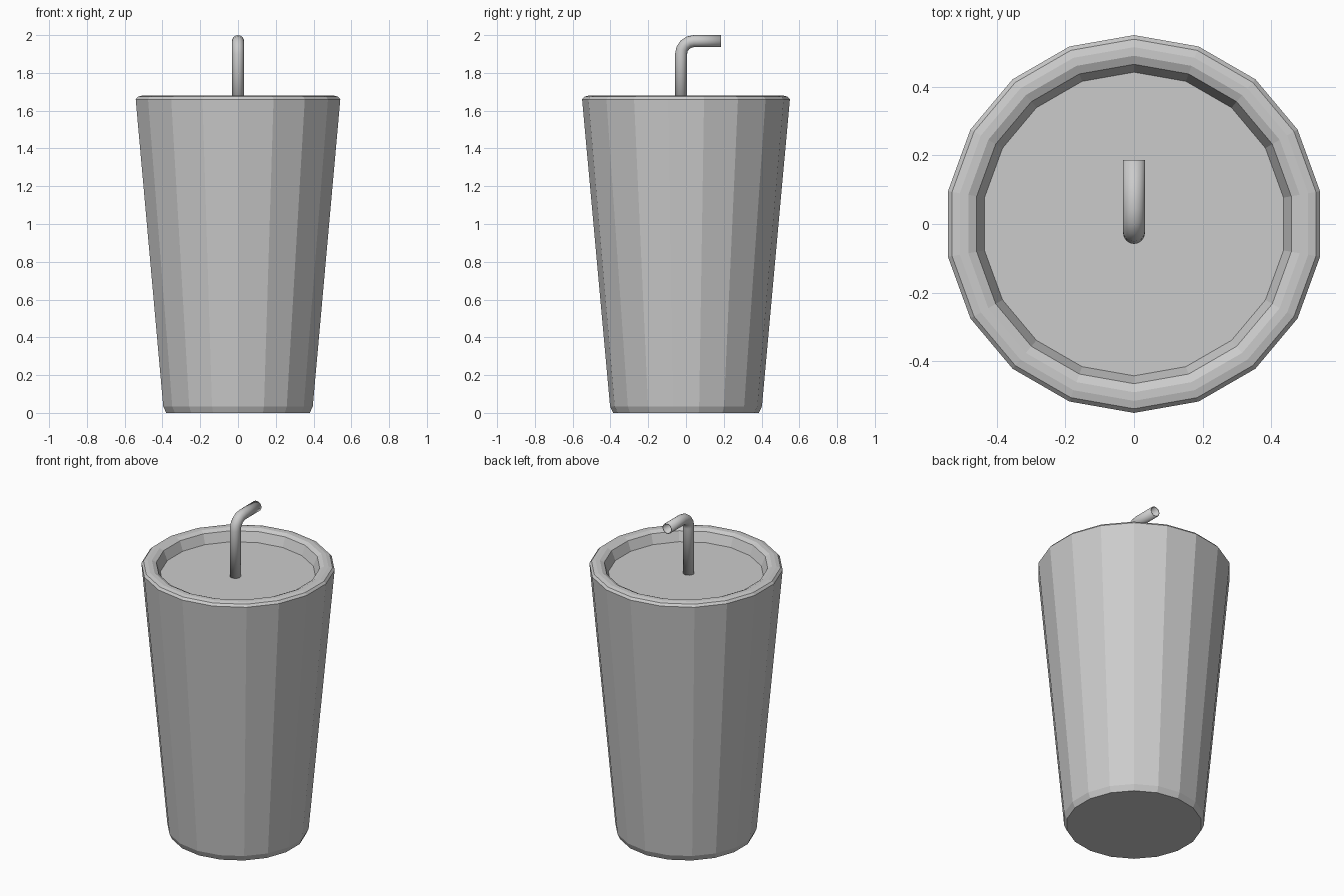
import bpy, bmesh, math
from mathutils import Vector

SIDES = 18

cube = bpy.data.objects.get("Cube")
if cube:
    bpy.data.objects.remove(cube)

grey = bpy.data.materials.new("light_grey")
grey.use_nodes = True
colour = (0.6, 0.6, 0.6, 1)
grey.diffuse_color = colour
grey.node_tree.nodes["Principled BSDF"].inputs["Base Color"].default_value = colour


def finish(name, bm):
    bmesh.ops.recalc_face_normals(bm, faces=bm.faces)
    mesh = bpy.data.meshes.new(name)
    bm.to_mesh(mesh)
    bm.free()
    mesh.materials.append(grey)
    obj = bpy.data.objects.new(name, mesh)
    bpy.context.collection.objects.link(obj)
    return obj


def bridge(bm, rings):
    for a, b in zip(rings, rings[1:]):
        n = len(a)
        for i in range(n):
            j = (i + 1) % n
            bm.faces.new((a[i], a[j], b[j], b[i]))


# Cup and recessed lid, turned from one profile of (radius, height)
profile = [(0.386, 0), (0.402, 0.035), (0.55, 1.66), (0.538, 1.674),
           (0.515, 1.68), (0.49, 1.68), (0.465, 1.668), (0.442, 1.61)]
bm = bmesh.new()
rings = []
for r, z in profile:
    angles = [math.pi / 2 + math.tau * i / SIDES for i in range(SIDES)]
    rings.append([bm.verts.new((r * math.cos(a), r * math.sin(a), z)) for a in angles])
bridge(bm, rings)
bm.faces.new(rings[0])
bm.faces.new(rings[-1])
finish("cup_with_lid", bm)

# Bent straw: a round tube swept up, round the bend and out to the back
radius, bend, steps = 0.032, 0.068, 4
y0, top = -0.026, 2 - radius
path = [(Vector((0, y0, 1.6)), 0)]
for k in range(steps + 1):
    t = math.pi / 2 * k / steps
    path.append((Vector((0, y0 + bend * (1 - math.cos(t)), top - bend + bend * math.sin(t))), t))
path.append((Vector((0, 0.186, top)), math.pi / 2))

bm = bmesh.new()
rings = []
for centre, t in path:
    across = Vector((0, math.cos(t), -math.sin(t)))
    rings.append([bm.verts.new(centre + radius * (Vector((math.cos(a), 0, 0)) + across * math.sin(a)))
                  for a in (math.tau * i / 16 for i in range(16))])
bridge(bm, rings)
straw = finish("straw", bm)
wall = straw.modifiers.new("wall", "SOLIDIFY")
wall.thickness = 0.005
wall.offset = -1
bpy.context.view_layer.objects.active = straw
straw.select_set(True)
bpy.ops.object.shade_smooth_by_angle(angle=math.radians(40))
